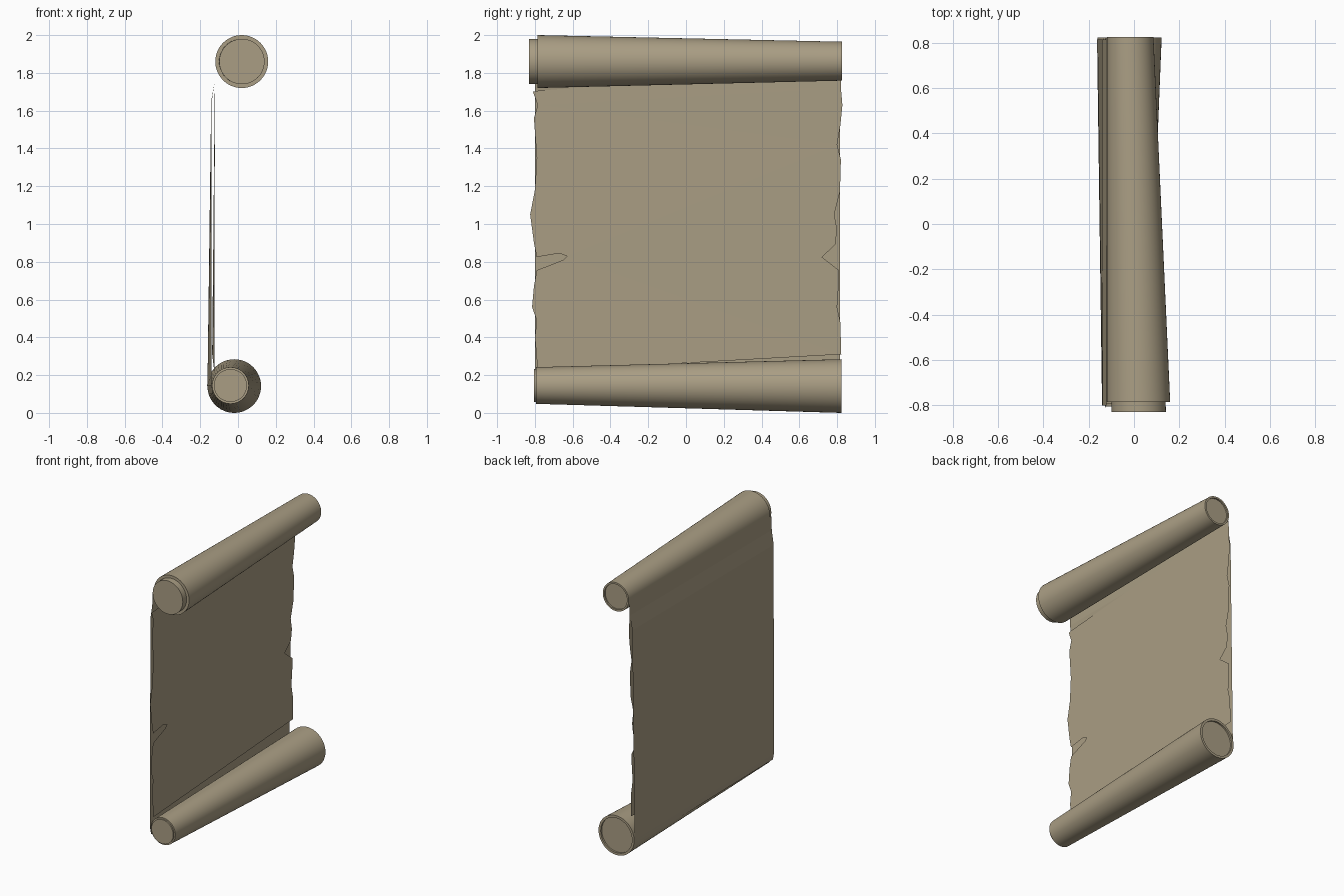
import bpy, bmesh, math

if "Cube" in bpy.data.objects:
    bpy.data.objects.remove(bpy.data.objects["Cube"])

mat = bpy.data.materials.new("parchment")
mat.diffuse_color = (0.40, 0.34, 0.23, 1)
mat.use_nodes = True
mat.node_tree.nodes["Principled BSDF"].inputs["Base Color"].default_value = mat.diffuse_color


def finish(bm, name, smooth=False):
    me = bpy.data.meshes.new(name)
    bm.to_mesh(me)
    bm.free()
    me.materials.append(mat)
    ob = bpy.data.objects.new(name, me)
    bpy.context.collection.objects.link(ob)
    if smooth:
        bpy.ops.object.select_all(action='DESELECT')
        ob.select_set(True)
        bpy.context.view_layer.objects.active = ob
        bpy.ops.object.shade_smooth_by_angle(angle=math.radians(30))
    return ob


def roll(name, start, end, profile, n=48):
    """Tapered roll along y; start/end are (x, z) centres, profile is (y, radius)."""
    bm = bmesh.new()
    rings = []
    for y, r in profile:
        t = (y + 0.8) / 1.62
        cx, cz = (a + (b - a) * t for a, b in zip(start, end))
        rings.append([bm.verts.new((cx + r * math.cos(2 * math.pi * i / n), y,
                                    cz + r * math.sin(2 * math.pi * i / n)))
                      for i in range(n)])
    for a, b in zip(rings, rings[1:]):
        for i in range(n):
            j = (i + 1) % n
            bm.faces.new((a[i], a[j], b[j], b[i]))
    bm.faces.new(rings[0])
    bm.faces.new(rings[-1])
    bmesh.ops.recalc_face_normals(bm, faces=bm.faces)
    return finish(bm, name, True)


# Rolled ends, tapering in opposite directions, with an inner core at each end
roll("top_roll", (0.02, 1.86), (-0.017, 1.862),
     [(-0.83, 0.12), (-0.785, 0.12), (-0.785, 0.14), (0.825, 0.103),
      (0.825, 0.09), (0.815, 0.09)])
roll("bottom_roll", (-0.04, 0.145), (-0.02, 0.142),
     [(-0.805, 0.087), (-0.795, 0.087), (-0.795, 0.097), (0.822, 0.142),
      (0.822, 0.125), (0.81, 0.125)])

# Front sheet with ragged, torn side edges, given as (y, z)
left = [(-0.79, 1.705), (-0.81, 1.70), (-0.785, 1.63), (-0.805, 1.56), (-0.79, 1.35),
        (-0.80, 1.18), (-0.825, 1.05), (-0.805, 0.90), (-0.79, 0.825),
        (-0.67, 0.845), (-0.63, 0.83), (-0.65, 0.81), (-0.79, 0.755),
        (-0.805, 0.67), (-0.815, 0.56), (-0.79, 0.49), (-0.80, 0.40), (-0.785, 0.22)]
right = [(0.822, 0.31), (0.817, 0.48), (0.80, 0.56), (0.81, 0.70), (0.81, 0.755),
         (0.72, 0.825), (0.79, 0.89), (0.80, 0.97), (0.785, 1.05), (0.815, 1.17),
         (0.82, 1.34), (0.80, 1.42), (0.817, 1.52), (0.828, 1.63), (0.82, 1.72), (0.82, 1.83)]
bm = bmesh.new()
vs = [bm.verts.new((-0.122 - 0.006 * (1.8 - z) * (1 + 0.8 * y), y, z))
      for y, z in left + right]
f = bm.faces.new(vs)
f.normal_update()
if f.normal.x < 0:
    f.normal_flip()
bmesh.ops.triangulate(bm, faces=[f])
finish(bm, "front_sheet")

# Plain backing sheet, wrapping onto both rolls: (z, x at left, x at right)
bm = bmesh.new()
rows = [(1.85, -0.121, -0.121), (1.75, -0.124, -0.124), (1.65, -0.139, -0.142),
        (0.20, -0.141, -0.161), (0.145, -0.141, -0.163), (0.10, -0.133, -0.156)]
pairs = [(bm.verts.new((xl, -0.80, z)), bm.verts.new((xr, 0.815, z))) for z, xl, xr in rows]
for a, b in zip(pairs, pairs[1:]):
    bm.faces.new((a[0], a[1], b[1], b[0]))
bmesh.ops.recalc_face_normals(bm, faces=bm.faces)
bm.normal_update()
if sum(f.normal.x for f in bm.faces) > 0:
    bmesh.ops.reverse_faces(bm, faces=bm.faces)
finish(bm, "back_sheet")
